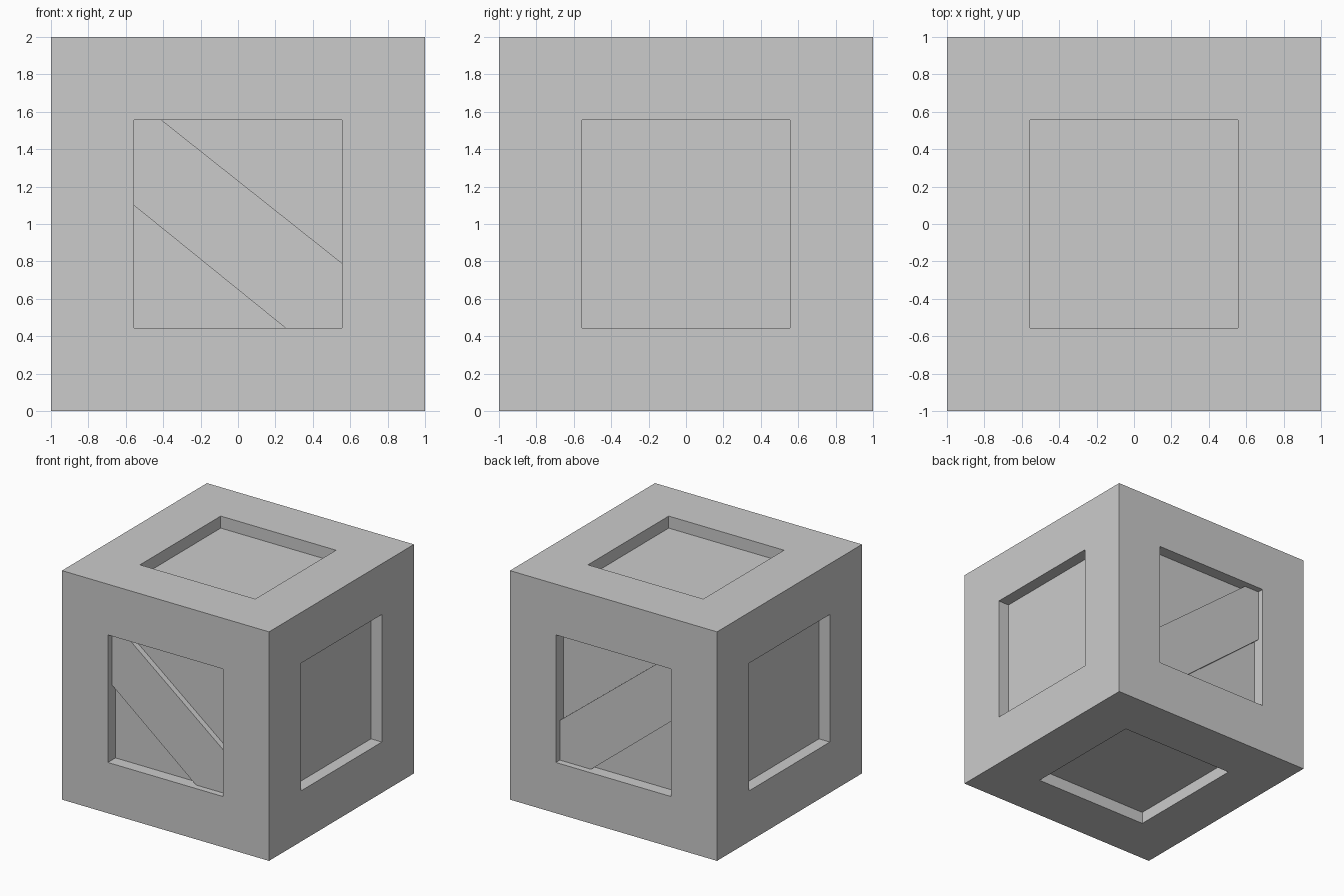
import bpy, bmesh

if "Cube" in bpy.data.objects:
    bpy.data.objects.remove(bpy.data.objects["Cube"])

HALF = 1.0        # half the crate size
OPEN = 0.557      # half the panel opening
DEPTH = 0.105     # panel recess
BRACE_Y = 0.945   # outer face of the brace


def make_object(name, bm):
    bmesh.ops.recalc_face_normals(bm, faces=bm.faces)
    mesh = bpy.data.meshes.new(name)
    bm.to_mesh(mesh)
    bm.free()
    obj = bpy.data.objects.new(name, mesh)
    bpy.context.collection.objects.link(obj)
    return obj


# Crate body: cube with a sunken square panel on all six sides
bm = bmesh.new()
bmesh.ops.create_cube(bm, size=2 * HALF)
panels = bm.faces[:]
bmesh.ops.inset_individual(bm, faces=panels, thickness=HALF - OPEN, use_even_offset=True)
bmesh.ops.inset_individual(bm, faces=panels, thickness=0, depth=-DEPTH)
bmesh.ops.translate(bm, verts=bm.verts, vec=(0, 0, HALF))
make_object("crate_body", bm)

# Diagonal brace: plank trimmed to the opening, front and mirrored to the back
lo, hi = HALF - OPEN, HALF + OPEN
profile = [(-OPEN, hi), (-0.41, hi), (OPEN, 0.79),
           (OPEN, lo), (0.255, lo), (-OPEN, 1.10)]
bm = bmesh.new()
face = bm.faces.new([bm.verts.new((x, -BRACE_Y, z)) for x, z in profile])
ext = bmesh.ops.extrude_face_region(bm, geom=[face], use_keep_orig=True)
moved = [v for v in ext["geom"] if isinstance(v, bmesh.types.BMVert)]
bmesh.ops.translate(bm, verts=moved, vec=(0, BRACE_Y - HALF + DEPTH, 0))
brace = make_object("diagonal_brace", bm)
mirror = brace.modifiers.new("front_and_back", 'MIRROR')
mirror.use_axis = (False, True, False)
